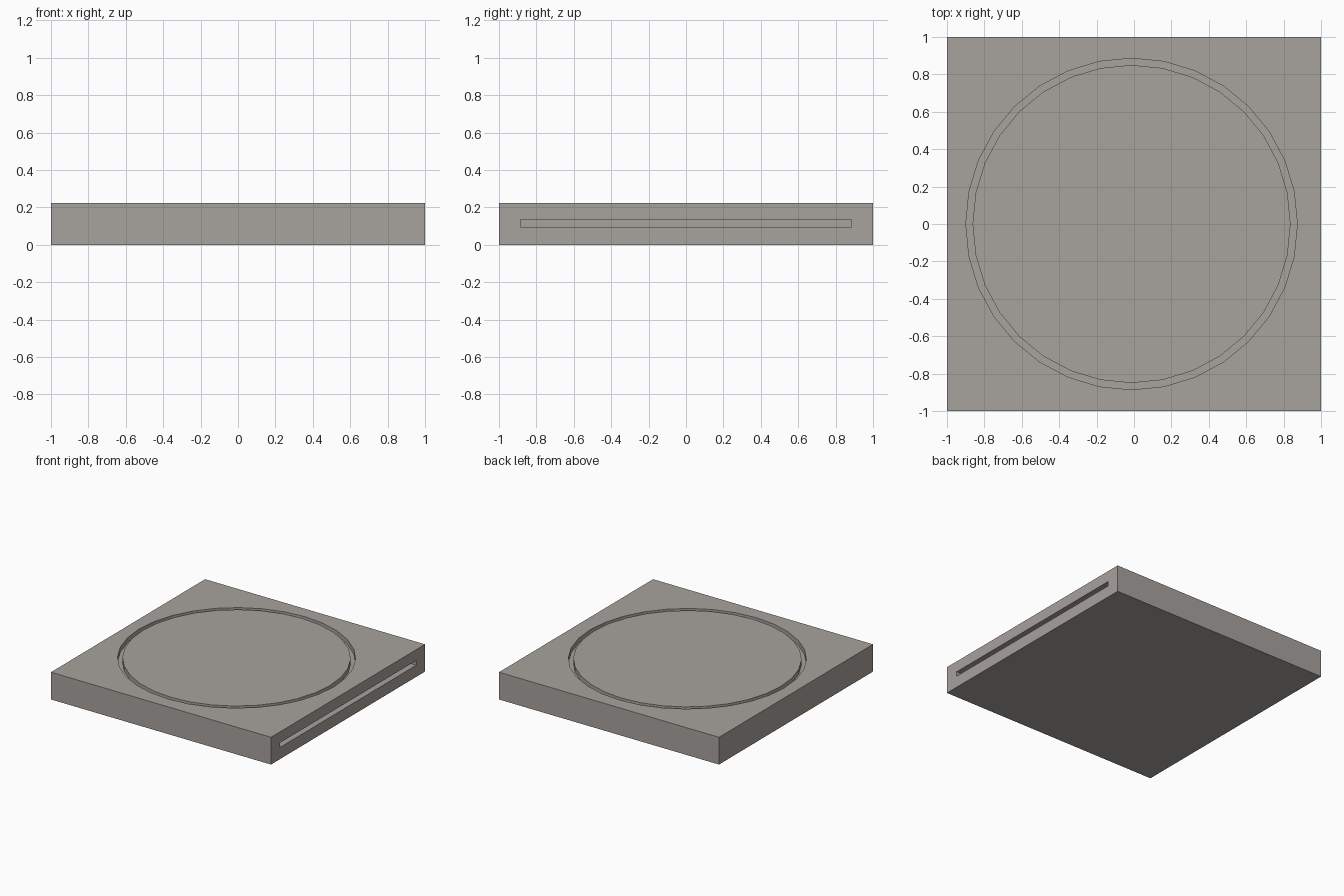
import bpy, bmesh, math

if "Cube" in bpy.data.objects:
    bpy.data.objects.remove(bpy.data.objects["Cube"])

HEIGHT = 0.224
CENTRE_X = -0.013
SIDES = 32

stone = bpy.data.materials.new("warm grey")
stone.diffuse_color = (0.39, 0.36, 0.34, 1)
stone.use_nodes = True
stone.node_tree.nodes["Principled BSDF"].inputs["Base Color"].default_value = stone.diffuse_color


def new_object(name, bm):
    bmesh.ops.recalc_face_normals(bm, faces=bm.faces[:])
    mesh = bpy.data.meshes.new(name)
    bm.to_mesh(mesh)
    bm.free()
    mesh.materials.append(stone)
    obj = bpy.data.objects.new(name, mesh)
    bpy.context.collection.objects.link(obj)
    return obj


def box(name, x0, x1, y0, y1, z0, z1):
    bm = bmesh.new()
    bmesh.ops.create_cube(bm, size=1)
    for v in bm.verts:
        v.co = (x0 + (v.co.x + 0.5) * (x1 - x0),
                y0 + (v.co.y + 0.5) * (y1 - y0),
                z0 + (v.co.z + 0.5) * (z1 - z0))
    return new_object(name, bm)


def ring(name, r_in, r_out, z0, z1):
    # rectangular section carried around a circle
    bm = bmesh.new()
    section = [(r_in, z0), (r_out, z0), (r_out, z1), (r_in, z1)]
    loops = []
    for i in range(SIDES):
        a = 2 * math.pi * i / SIDES
        loops.append([bm.verts.new((CENTRE_X + r * math.cos(a), r * math.sin(a), z))
                      for r, z in section])
    for i in range(SIDES):
        a, b = loops[i], loops[(i + 1) % SIDES]
        for k in range(4):
            n = (k + 1) % 4
            bm.faces.new((a[k], a[n], b[n], b[k]))
    return new_object(name, bm)


def cut(target, cutter):
    cutter.hide_render = True
    mod = target.modifiers.new(cutter.name, 'BOOLEAN')
    mod.operation = 'DIFFERENCE'
    mod.solver = 'EXACT'
    mod.object = cutter
    bpy.context.view_layer.objects.active = target
    bpy.ops.object.modifier_apply(modifier=mod.name)
    bpy.data.objects.remove(cutter)


# square slab
slab = box("slab", -1, 1, -1, 1, 0, HEIGHT)
# circular groove in the top
cut(slab, ring("groove_cutter", 0.85, 0.886, HEIGHT - 0.04, HEIGHT + 0.1))
# long slot in the right side
cut(slab, box("slot_cutter", 0.9, 1.1, -0.886, 0.886, 0.096, 0.134))
